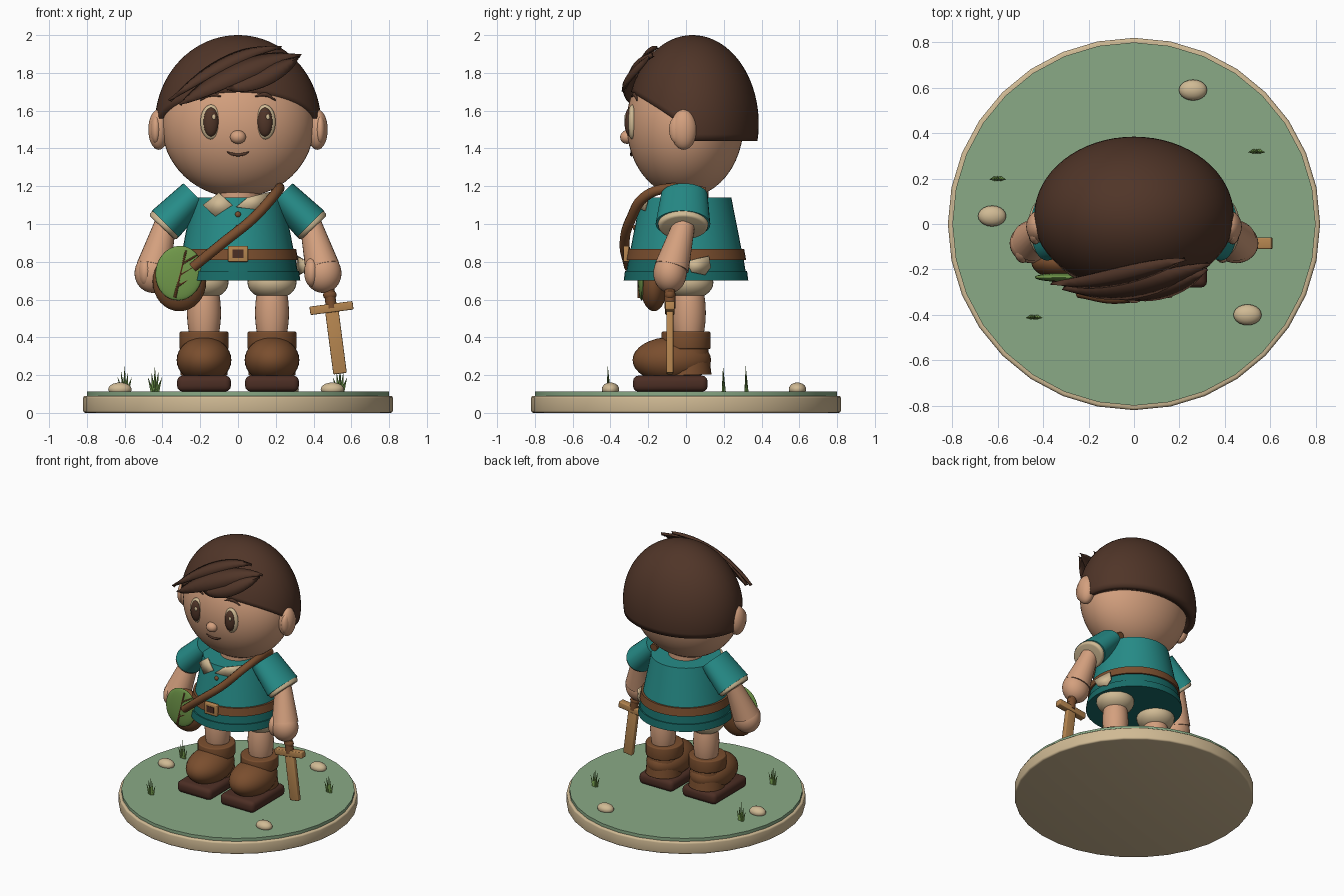
import bpy, bmesh
from math import sin, cos, pi, acos, sqrt, atan2, radians
from mathutils import Vector, Matrix
from mathutils.geometry import interpolate_bezier

cube = bpy.data.objects.get("Cube")
if cube:
    bpy.data.objects.remove(cube, do_unlink=True)


def material(name, r, g, b):
    """Flat material from 0-255 screen colour, stored linear."""
    col = [((c / 255 + 0.055) / 1.055) ** 2.4 for c in (r, g, b)] + [1]
    m = bpy.data.materials.new(name)
    m.use_nodes = True
    m.diffuse_color = col
    m.node_tree.nodes["Principled BSDF"].inputs["Base Color"].default_value = col
    return m


skin = material("skin", 212, 160, 126)
brown = material("hair brown", 80, 53, 40)
teal = material("teal cloth", 38, 140, 136)
dark_teal = material("dark teal cloth", 24, 108, 104)
cream = material("cream", 208, 186, 148)
leather = material("leather", 122, 78, 46)
sole_brown = material("sole brown", 76, 46, 36)
moss = material("moss green", 138, 170, 134)
leaf = material("leaf green", 112, 152, 74)
wood = material("wood", 182, 134, 80)


def finish(name, bm, mat, angle=40):
    """Turn a bmesh into a smooth-shaded object with sharp edges kept."""
    bmesh.ops.recalc_face_normals(bm, faces=bm.faces)
    me = bpy.data.meshes.new(name)
    bm.to_mesh(me)
    bm.free()
    me.materials.append(mat)
    for p in me.polygons:
        p.use_smooth = True
    me.set_sharp_from_angle(angle=radians(angle))
    ob = bpy.data.objects.new(name, me)
    bpy.context.scene.collection.objects.link(ob)
    return ob


def ball(name, mat, centre, radii, seg=32, tilt=0):
    bm = bmesh.new()
    m = Matrix.Translation(centre) @ Matrix.Rotation(tilt, 4, 'Y') @ Matrix.Diagonal((*radii, 1))
    bmesh.ops.create_uvsphere(bm, u_segments=seg, v_segments=seg // 2, radius=1, matrix=m)
    return finish(name, bm, mat, 80)


def rod(name, mat, a, b, r1, r2=None, seg=24, widen=1, bevel=0):
    """Tapered cylinder from a to b; widen stretches it front to back."""
    a, b = Vector(a), Vector(b)
    mid, d = (a + b) / 2, b - a
    bm = bmesh.new()
    bmesh.ops.create_cone(bm, cap_ends=True, segments=seg, radius1=r1, radius2=r1 if r2 is None else r2,
                          depth=d.length, matrix=d.to_track_quat('Z', 'Y').to_matrix().to_4x4())
    if bevel:
        rim = [e for e in bm.edges if any(len(f.verts) > 4 for f in e.link_faces)]
        bmesh.ops.bevel(bm, geom=rim, offset=bevel, segments=3, affect='EDGES', profile=0.5)
    for v in bm.verts:
        v.co = Vector((v.co.x, v.co.y * widen, v.co.z)) + mid
    return finish(name, bm, mat)


def box(name, mat, centre, size, tilt=0, turn=0, bevel=0):
    bm = bmesh.new()
    bmesh.ops.create_cube(bm, size=1, matrix=Matrix.Diagonal((*size, 1)))
    if bevel:
        bmesh.ops.bevel(bm, geom=bm.edges[:], offset=bevel, segments=3, affect='EDGES', profile=0.5)
    m = Matrix.Translation(centre) @ Matrix.Rotation(turn, 4, 'Z') @ Matrix.Rotation(tilt, 4, 'Y')
    bm.transform(m)
    return finish(name, bm, mat)


def tube(name, mat, points, radius, taper=False):
    cu = bpy.data.curves.new(name, 'CURVE')
    cu.dimensions = '3D'
    cu.bevel_depth, cu.bevel_resolution, cu.use_fill_caps = radius, 3, True
    sp = cu.splines.new('BEZIER')
    sp.bezier_points.add(len(points) - 1)
    for i, (bp, p) in enumerate(zip(sp.bezier_points, points)):
        bp.co = p
        bp.handle_left_type = bp.handle_right_type = 'AUTO'
        bp.radius = 0.3 if taper and i in (0, len(points) - 1) else 1
    cu.materials.append(mat)
    ob = bpy.data.objects.new(name, cu)
    bpy.context.scene.collection.objects.link(ob)
    return ob


def plate(name, mat, outline, thickness=0.01):
    bm = bmesh.new()
    bm.faces.new([bm.verts.new(p) for p in outline])
    ob = finish(name, bm, mat)
    mod = ob.modifiers.new("thickness", 'SOLIDIFY')
    mod.thickness, mod.offset = thickness, 0
    return ob


# Round ground stand
rod("stand_rim", cream, (0, 0, 0), (0, 0, 0.09), 0.82, seg=32, bevel=0.012)
rod("stand_grass", moss, (0, 0, 0.085), (0, 0, 0.113), 0.80, seg=32)
for x, y in ((0.26, 0.59), (0.5, -0.4), (-0.625, 0.035)):
    ball("stone", cream, (x, y, 0.125), (0.062, 0.046, 0.036), 20)
for x, y in ((-0.6, 0.2), (0.54, 0.32), (-0.44, -0.41)):
    for i in (-2, -1, 0, 1, 2):
        rod("grass_blade", leaf, (x + i * 0.006, y, 0.11), (x + i * 0.019, y - 0.004, 0.25 - abs(i) * 0.03),
            0.011, 0, seg=4)

# Head, ears and face
HEAD, HR = Vector((0, -0.005, 1.53)), Vector((0.405, 0.31, 0.39))


def face_y(x, z):
    return HEAD.y - HR.y * sqrt(1 - (x / HR.x) ** 2 - ((z - HEAD.z) / HR.z) ** 2)


ball("head", skin, HEAD, HR, 48)
rod("neck", skin, (0, 0, 1.08), (0, 0, 1.24), 0.12)
ball("nose", skin, (0, -0.312, 1.46), (0.042, 0.037, 0.036), 20)
tube("mouth", brown, [(x, face_y(x, z) - 0.002, z) for x, z in
                      ((-0.06, 1.383), (-0.03, 1.37), (0, 1.366), (0.03, 1.37), (0.06, 1.383))], 0.008, True)
for s in (1, -1):
    ball("ear", skin, (s * 0.42, -0.012, 1.5), (0.055, 0.07, 0.107))
    ball("inner_ear", skin, (s * 0.435, -0.045, 1.5), (0.028, 0.045, 0.075), 20)
    ball("eye_rim", cream, (s * 0.143, -0.285, 1.54), (0.056, 0.027, 0.092))
    ball("iris", brown, (s * 0.143, -0.296, 1.54), (0.041, 0.03, 0.077))
    ball("eye_glint", cream, (s * 0.143 + 0.015, -0.321, 1.566), (0.011, 0.006, 0.015), 12)
    tube("eyebrow", brown, [(s * x, face_y(x, z) - 0.004, z) for x, z in
                            ((0.2, 1.655), (0.145, 1.685), (0.09, 1.675))], 0.012, True)

# Hair cap: a sphere whose lower edge follows the hairline
HAIR, RR = Vector((0, 0.035, 1.53)), Vector((0.44, 0.35, 0.47))
bm = bmesh.new()
bmesh.ops.create_uvsphere(bm, u_segments=64, v_segments=24, radius=1)
bm.verts.ensure_lookup_table()
bmesh.ops.delete(bm, geom=[min(bm.verts, key=lambda v: v.co.z)], context='VERTS')
lowest = acos(min(v.co.z for v in bm.verts))
for v in bm.verts:
    az = atan2(v.co.y, v.co.x)
    line = 1.44 + 0.26 * max(0, -sin(az)) ** 0.65
    t = acos(max(-1, min(1, v.co.z))) / lowest * acos((line - HAIR.z) / RR.z)
    v.co = HAIR + Vector((RR.x * sin(t) * cos(az), RR.y * sin(t) * sin(az), RR.z * cos(t)))
hair = finish("hair_cap", bm, brown, 60)
mod = hair.modifiers.new("thickness", 'SOLIDIFY')
mod.thickness, mod.offset = 0.06, -1


def lock(points, width, n=16):
    """Leaf-shaped strand swept across the fringe."""
    path = interpolate_bezier(*[Vector(p) for p in points], n)
    bm = bmesh.new()
    rows = []
    for i, p in enumerate(path):
        along = path[min(i + 1, n - 1)] - path[max(i - 1, 0)]
        out = (p - HAIR).normalized()
        side = along.cross(out).normalized() * width * (0.03 + sin(pi * i / (n - 1)) ** 0.7) / 2
        rows.append([bm.verts.new(p + out * h + side * k) for k, h in ((-1, 0.012), (0, 0.028), (1, 0.012))])
    for a, b in zip(rows, rows[1:]):
        for k in (0, 1):
            bm.faces.new((a[k], a[k + 1], b[k + 1], b[k]))
    ob = finish("fringe_lock", bm, brown, 60)
    ob.modifiers.new("thickness", 'SOLIDIFY').thickness = 0.012


lock([(0.32, -0.17, 1.88), (0.12, -0.25, 1.88), (-0.1, -0.33, 1.76), (-0.3, -0.27, 1.63)], 0.13)
lock([(0.22, -0.15, 1.92), (0.05, -0.19, 1.93), (-0.15, -0.27, 1.82), (-0.35, -0.25, 1.65)], 0.09)
lock([(0.31, -0.19, 1.87), (0.2, -0.29, 1.8), (0.05, -0.32, 1.73), (-0.06, -0.31, 1.71)], 0.11)

# Tunic, skirt, hem and belt
rod("tunic", teal, (0, 0, 0.8), (0, 0, 1.14), 0.307, 0.24, 40)
rod("skirt", dark_teal, (0, 0, 0.71), (0, 0, 0.82), 0.322, 0.304, 40)
rod("hem", dark_teal, (0, 0, 0.7), (0, 0, 0.752), 0.33, 0.323, 40)
rod("belt", leather, (0, 0, 0.81), (0, 0, 0.868), 0.318, 0.308, 40)
box("buckle", wood, (0, -0.316, 0.842), (0.105, 0.03, 0.085), bevel=0.006)
box("buckle_centre", sole_brown, (0, -0.33, 0.842), (0.06, 0.009, 0.045))
for z in (1.05, 0.98):
    ball("button", leather, (0, -0.255 - (1.05 - z) * 0.2, z), (0.016, 0.013, 0.016), 12)
for corners in (((-0.1, 1.165), (-0.03, 1.1), (-0.12, 1.04), (-0.185, 1.1)),
                ((-0.01, 1.09), (0.05, 1.14), (0.17, 1.17), (0.14, 1.07))):
    plate("collar_flap", cream, [(x, -0.272 + abs(x) * 0.35 + (z - 1.04) * 0.15, z) for x, z in corners])
plate("side_patch", cream, [(0.333 - (y - 0.07) * 0.35, y, z) for y, z in
                            ((0.0, 0.8), (0.05, 0.815), (0.12, 0.83), (0.13, 0.77), (0.1, 0.73), (0.03, 0.745))])

# Sleeves, arms and hands
for s in (1, -1):
    rod("sleeve", teal, (s * 0.23, -0.01, 1.155), (s * 0.385, -0.015, 1.0), 0.085, 0.1, 32, 1.45)
    rod("sleeve_cuff", cream, (s * 0.372, -0.015, 1.012), (s * 0.402, -0.015, 0.98), 0.1, 0.096, 32, 1.35, 0.012)
    rod("forearm", skin, (s * 0.385, -0.01, 1.0), (s * 0.447, -0.075, 0.77), 0.058, 0.092)
    ball("hand", skin, (s * 0.45, -0.085, 0.74), (0.098, 0.088, 0.105))
    ball("thumb", skin, (s * 0.44 - 0.05, -0.11, 0.745), (0.04, 0.062, 0.078), 20)

# Legs and boots
for s in (1, -1):
    x = s * 0.18
    ball("shorts_leg", cream, (x, 0.015, 0.69), (0.13, 0.13, 0.09))
    ball("leg", skin, (x, 0.015, 0.53), (0.09, 0.09, 0.23))
    rod("boot_shaft", leather, (x, 0.01, 0.2), (x, 0.005, 0.36), 0.125, 0.11)
    rod("boot_cuff", leather, (x, 0, 0.338), (x, 0, 0.43), 0.13, bevel=0.008)
    ball("boot_foot", leather, (x, -0.075, 0.28), (0.145, 0.208, 0.122))
    box("boot_sole", sole_brown, (x, -0.083, 0.155), (0.285, 0.395, 0.085), bevel=0.03)

# Shoulder strap and round bag with a leaf flap
tube("bag_strap", leather, [(0.2, 0.1, 1.17), (0.22, -0.08, 1.19), (0.19, -0.21, 1.15), (0.08, -0.29, 1.03),
                            (-0.08, -0.325, 0.9), (-0.24, -0.3, 0.77)], 0.027)
ball("bag", leather, (-0.31, -0.17, 0.695), (0.142, 0.075, 0.157))
ball("bag_leaf", leaf, (-0.312, -0.235, 0.74), (0.125, 0.02, 0.145), tilt=0.15)
rod("leaf_stem", leather, (-0.335, -0.25, 0.61), (-0.275, -0.25, 0.86), 0.008, 0.005, 8)
for h in (0.67, 0.73, 0.79):
    x = -0.335 + (h - 0.61) * 0.24
    rod("leaf_vein", leather, (x, -0.252, h), (x + 0.075, -0.247, h + 0.045), 0.006, 0.004, 8)

# Wooden sword hanging from the left hand
TILT, GRIP = -0.13, Vector((0.495, -0.085, 0.555))
down = Vector((sin(-TILT), 0, -cos(TILT)))
rod("sword_handle", leather, GRIP - down * 0.15, GRIP, 0.026, 0.03, 16)
ball("sword_collar", leather, GRIP - down * 0.07, (0.036, 0.03, 0.03), 16)
box("sword_guard", wood, GRIP, (0.23, 0.05, 0.045), TILT, bevel=0.006)
box("sword_blade", wood, GRIP + down * 0.18, (0.072, 0.036, 0.34), TILT, bevel=0.006)
